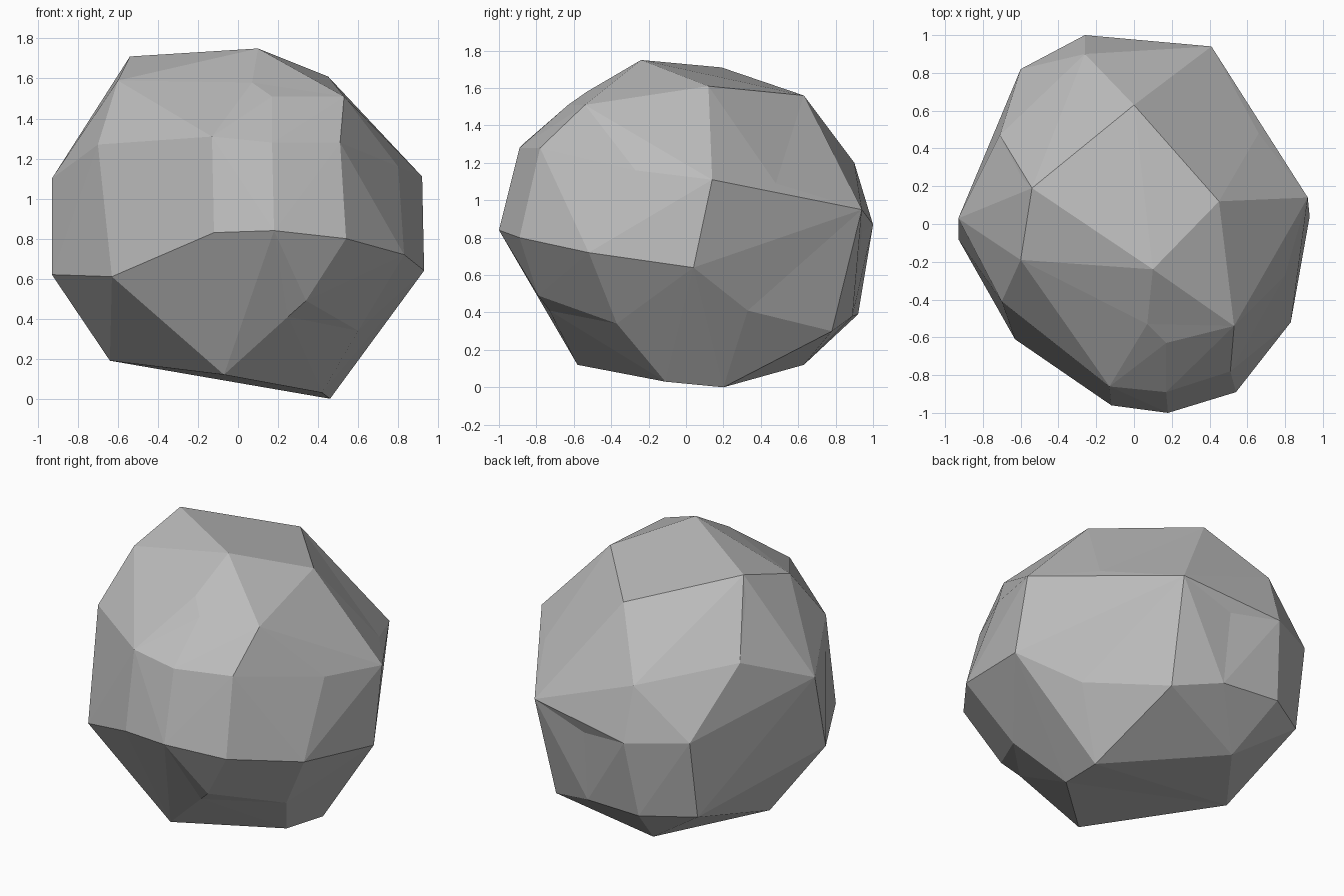
import bpy
import bmesh
from mathutils import Vector

default_cube = bpy.data.objects.get("Cube")
if default_cube:
    bpy.data.objects.remove(default_cube, do_unlink=True)

# Corner points of the boulder, grouped in tiers from top to bottom
crown = [(-.54, .19, 1.71), (.1, -.24, 1.75), (.45, .12, 1.61), (0, .63, 1.56)]
brow = [(.07, -.53, 1.58), (.17, -.63, 1.51), (.53, -.54, 1.51),
        (-.6, -.19, 1.59), (-.59, .24, 1.6)]
shoulder = [(-.7, -.41, 1.27), (-.13, -.86, 1.31), (.17, -.89, 1.28),
            (.51, -.78, 1.28), (.8, -.27, 1.16), (.92, .14, 1.11),
            (.66, .48, 1.09), (-.26, .9, 1.2), (-.71, .47, 1.3), (-.93, .03, 1.1)]
waist = [(-.63, -.61, .61), (-.12, -.96, .83), (.18, -1, .84), (.54, -.89, .8),
         (.83, -.52, .72), (.93, .04, .64), (.41, .94, .95), (.06, .94, .83),
         (-.26, 1, .87), (-.6, .82, .89), (-.93, -.08, .62)]
skirt = [(.34, -.79, .49), (.25, -.73, .41), (.6, -.37, .34), (.67, .33, .41),
         (.37, .78, .3), (.07, .89, .38), (-.31, .92, .39), (-.6, .74, .39)]
base = [(-.64, .07, .19), (-.07, -.58, .12), (.42, -.11, .03), (.46, .2, 0),
        (-.21, .63, .12)]

CENTRE = Vector((0, 0, .87))
ROUNDING = .3


def inflate(point):
    """Nudge a corner towards a ball so shallow dents survive the hull."""
    offset = point - CENTRE
    return CENTRE + offset.lerp(offset.normalized(), ROUNDING)


def make_material(name, colour):
    material = bpy.data.materials.new(name)
    material.use_nodes = True
    material.diffuse_color = colour
    shader = next(n for n in material.node_tree.nodes if n.type == 'BSDF_PRINCIPLED')
    shader.inputs["Base Color"].default_value = colour
    shader.inputs["Roughness"].default_value = .9
    return material


def build_rock(name, corners, material):
    """Wrap the corners in facets, then settle them back into their dents."""
    bm = bmesh.new()
    settled = {}
    for corner in corners:
        vert = bm.verts.new(inflate(corner))
        settled[vert] = corner
    hull = bmesh.ops.convex_hull(bm, input=list(bm.verts))
    loose = [v for v in bm.verts if not v.link_faces]
    print("loose corners:", [tuple(settled[v]) for v in loose])
    for vert in bm.verts:
        vert.co = settled[vert]
    bmesh.ops.delete(bm, geom=loose, context='VERTS')
    bmesh.ops.recalc_face_normals(bm, faces=list(bm.faces))
    mesh = bpy.data.meshes.new(name)
    bm.to_mesh(mesh)
    bm.free()
    mesh.materials.append(material)
    rock = bpy.data.objects.new(name, mesh)
    bpy.context.collection.objects.link(rock)
    return rock


# Single flat-shaded stone
stone = make_material("stone_grey", (.5, .5, .5, 1))
tiers = crown + brow + shoulder + waist + skirt + base
build_rock("boulder", [Vector(p) for p in tiers], stone)
